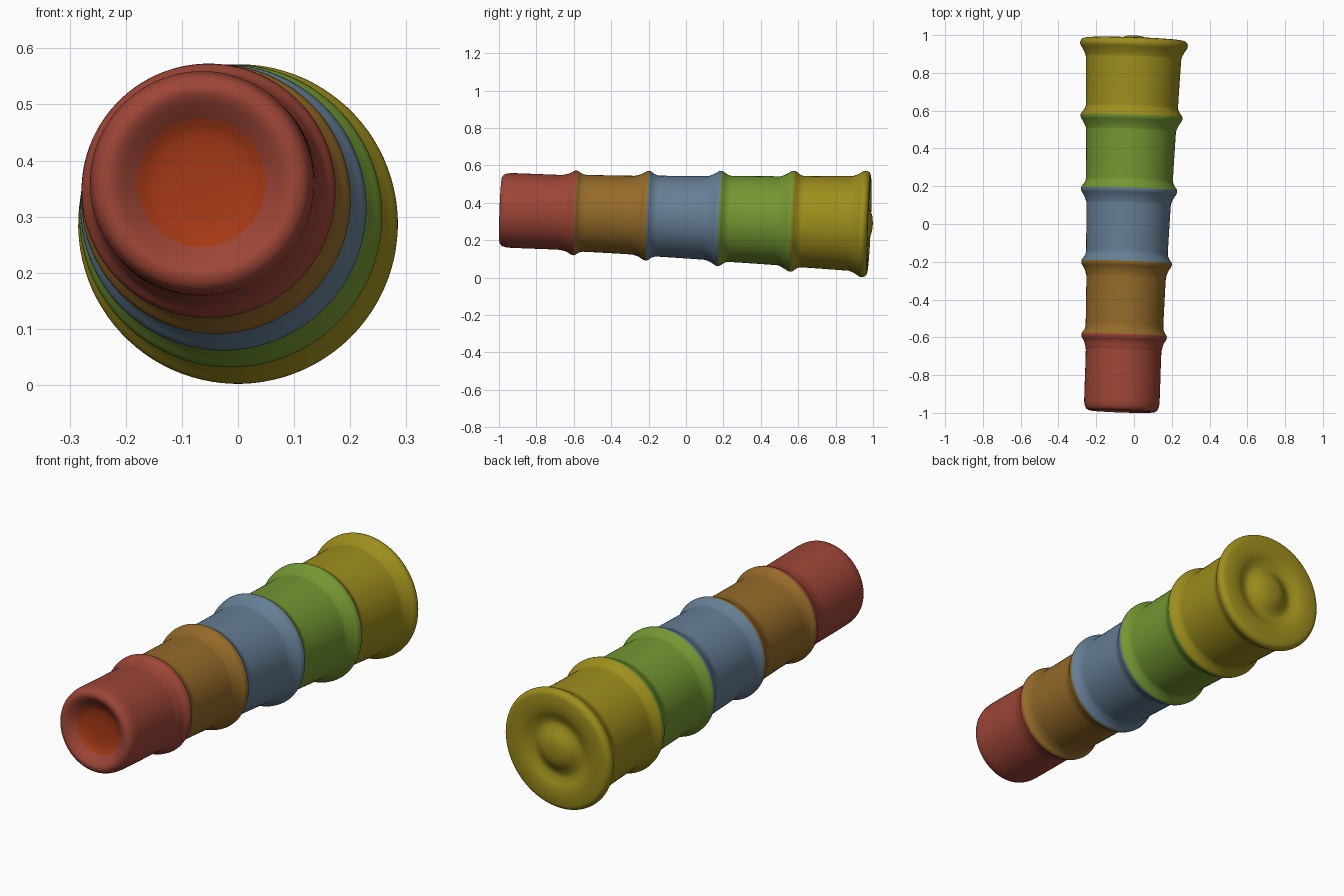
import bpy, bmesh, math
from mathutils import Vector

if "Cube" in bpy.data.objects:
    bpy.data.objects.remove(bpy.data.objects["Cube"])

# Shared axis of the nested cups, slightly tilted
AXIS = Vector((0.034, 1, -0.0385))
ORIGIN = Vector((0, 0.95, 0.287))
ROT = Vector((0, 0, 1)).rotation_difference(AXIS)
SEG = 96


def smooth_profile(pts, n=4):
    """Catmull-Rom curve through (radius, y) points."""
    p = [Vector(q) for q in pts]
    p = [2 * p[0] - p[1]] + p + [2 * p[-1] - p[-2]]
    out = []
    for a, b, c, d in zip(p, p[1:], p[2:], p[3:]):
        for i in range(n):
            t = i / n
            out.append(0.5 * (2 * b + (c - a) * t + (2 * a - 5 * b + 4 * c - d) * t * t
                              + (3 * b - a - 3 * c + d) * t ** 3))
    out.append(p[-2])
    return out


def lathe(name, pts, color):
    bm = bmesh.new()
    rings = []
    for r, y in smooth_profile(pts):
        if r < 0.002:
            rings.append([bm.verts.new((0, 0, y - 0.95))])
        else:
            rings.append([bm.verts.new((r * math.cos(2 * math.pi * k / SEG),
                                        r * math.sin(2 * math.pi * k / SEG), y - 0.95))
                          for k in range(SEG)])
    for a, b in zip(rings, rings[1:]):
        for k in range(SEG):
            j = (k + 1) % SEG
            if len(a) == 1:
                bm.faces.new((a[0], b[j], b[k]))
            elif len(b) == 1:
                bm.faces.new((a[k], a[j], b[0]))
            else:
                bm.faces.new((a[k], a[j], b[j], b[k]))
    for f in bm.faces:
        f.smooth = True
    me = bpy.data.meshes.new(name)
    bm.to_mesh(me)
    bm.free()
    ob = bpy.data.objects.new(name, me)
    ob.rotation_mode = 'QUATERNION'
    ob.rotation_quaternion = ROT
    ob.location = ORIGIN
    bpy.context.collection.objects.link(ob)
    mat = bpy.data.materials.new(name + "_color")
    mat.diffuse_color = (*color, 1)
    mat.use_nodes = True
    mat.node_tree.nodes["Principled BSDF"].inputs["Base Color"].default_value = mat.diffuse_color
    me.materials.append(mat)


# name, colour, rim y, rim radius, body radius at front and at back
cups = [
    ("red_cup", (0.34, 0.060, 0.038), -0.595, 0.2265, 0.200, 0.200),
    ("orange_cup", (0.30, 0.145, 0.022), -0.207, 0.240, 0.206, 0.210),
    ("blue_cup", (0.13, 0.21, 0.30), 0.180, 0.255, 0.217, 0.223),
    ("green_cup", (0.175, 0.31, 0.032), 0.568, 0.270, 0.231, 0.237),
    ("yellow_cup", (0.34, 0.27, 0.012), 0.952, 0.285, 0.245, 0.252),
]

for i, (name, col, y, rim, r0, r1) in enumerate(cups):
    # Front end: rounded nose on the first cup, otherwise rising from the previous rim's crest
    if i == 0:
        pts = [(0.115, -0.962), (0.132, -0.976), (0.152, -0.990), (0.170, -0.994),
               (0.189, -0.983), (0.198, -0.957), (r0, -0.91)]
    else:
        py, pr = cups[i - 1][2:4]
        pts = [(pr, py + 0.003), (pr - 0.004, py + 0.012), (pr - 0.013, py + 0.024),
               (r0 + 0.001, py + 0.045), (r0, py + 0.08)]
    # Wall and flared rim
    pts += [(r1, y - 0.10), (r1 + 0.003, y - 0.065), (rim - 0.016, y - 0.035),
            (rim - 0.003, y - 0.014), (rim, y)]
    # Back: stop at the crest, or close with the moulded end of the last cup
    if i < 4:
        pts += [(rim, y + 0.003)]
    else:
        pts += [(0.281, 0.965), (0.268, 0.976), (0.24, 0.980), (0.21, 0.980), (0.18, 0.975),
                (0.15, 0.963), (0.125, 0.958), (0.10, 0.966), (0.07, 0.984), (0.04, 0.995), (0, 0.999)]
    lathe(name, pts, col)

# Shallow dish in the small front end
lathe("front_dish", [(0, -0.94), (0.05, -0.942), (0.09, -0.949), (0.115, -0.962)],
      (0.37, 0.040, 0.008))
